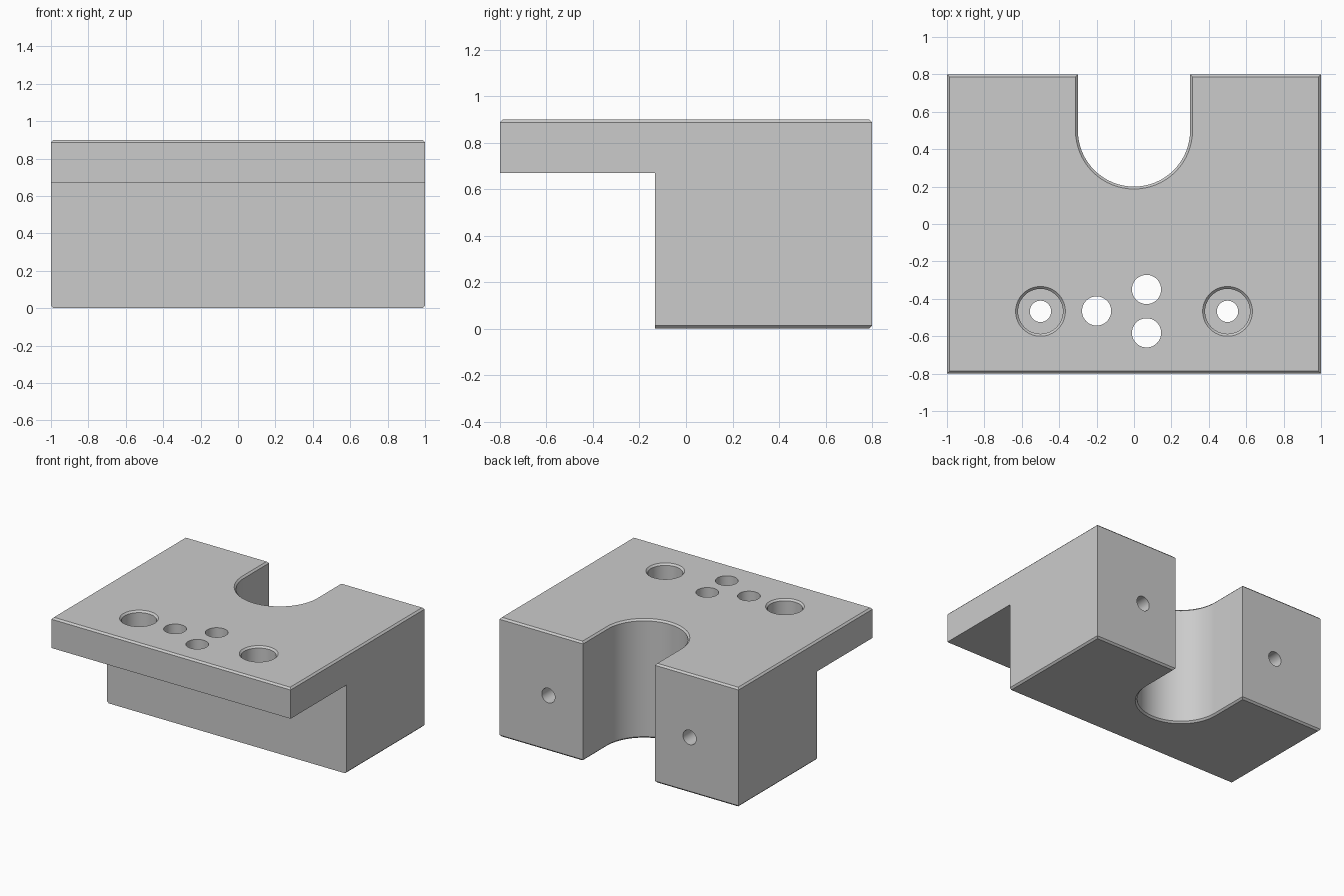
import bpy
import bmesh
import math
from mathutils import Matrix

TOP, PLATE_Z, STEP_Y = 0.9, 0.67, -0.133
CHAMFER = 0.013
SEGMENTS = 64

if "Cube" in bpy.data.objects:
    bpy.data.objects.remove(bpy.data.objects["Cube"])

grey = bpy.data.materials.new("light grey")
grey.use_nodes = True
grey.diffuse_color = (0.6, 0.6, 0.6, 1)
shader = next(n for n in grey.node_tree.nodes if n.type == 'BSDF_PRINCIPLED')
shader.inputs["Base Color"].default_value = (0.6, 0.6, 0.6, 1)


def make_object(name, bm):
    bmesh.ops.recalc_face_normals(bm, faces=bm.faces)
    mesh = bpy.data.meshes.new(name)
    bm.to_mesh(mesh)
    bm.free()
    mesh.materials.append(grey)
    obj = bpy.data.objects.new(name, mesh)
    bpy.context.collection.objects.link(obj)
    return obj


def prism(name, points, direction):
    """Extrude a closed outline along a direction."""
    bm = bmesh.new()
    face = bm.faces.new([bm.verts.new(p) for p in points])
    new = bmesh.ops.extrude_face_region(bm, geom=[face])["geom"]
    bmesh.ops.translate(bm, vec=direction,
                        verts=[g for g in new if isinstance(g, bmesh.types.BMVert)])
    return make_object(name, bm)


def lathe(name, profile, matrix):
    """Closed turned solid from (radius, height) pairs."""
    bm = bmesh.new()
    rings = []
    for r, z in profile:
        angles = [2 * math.pi * i / SEGMENTS for i in range(SEGMENTS)]
        rings.append([bm.verts.new((r * math.cos(a), r * math.sin(a), z)) for a in angles])
    for low, high in zip(rings, rings[1:]):
        for i in range(SEGMENTS):
            j = (i + 1) % SEGMENTS
            bm.faces.new((low[i], low[j], high[j], high[i]))
    bm.faces.new(rings[0])
    bm.faces.new(rings[-1])
    bm.transform(matrix)
    return make_object(name, bm)


def cut(target, cutter):
    mod = target.modifiers.new("cut", 'BOOLEAN')
    mod.operation = 'DIFFERENCE'
    mod.solver = 'EXACT'
    mod.object = cutter
    bpy.context.view_layer.objects.active = target
    bpy.ops.object.modifier_apply(modifier=mod.name)
    bpy.data.objects.remove(cutter)


# Block with an overhanging front plate
side = [(-0.8, PLATE_Z), (STEP_Y, PLATE_Z), (STEP_Y, 0), (0.8, 0), (0.8, TOP), (-0.8, TOP)]
block = prism("mounting_block", [(-1, y, z) for y, z in side], (2, 0, 0))

# Round-ended slot open at the back
arc = [math.pi * (1 + i / 32) for i in range(33)]
slot = [(0.3 * math.cos(a), 0.5 + 0.3 * math.sin(a), -0.1) for a in arc]
slot += [(0.3, 1, -0.1), (-0.3, 1, -0.1)]
cut(block, prism("slot_cutter", slot, (0, 0, 1.2)))

# Chamfer the top and bottom rims, leaving the front bottom edge sharp
bm = bmesh.new()
bm.from_mesh(block.data)
bmesh.ops.remove_doubles(bm, verts=bm.verts, dist=1e-5)
bmesh.ops.dissolve_limit(bm, angle_limit=0.001, verts=bm.verts, edges=bm.edges)


def on_rim(edge):
    a, b = (v.co for v in edge.verts)
    level = any(abs(a.z - z) < 1e-4 and abs(b.z - z) < 1e-4 for z in (0, TOP))
    front = all(abs(p.y - STEP_Y) < 1e-4 for p in (a, b)) and a.z < 0.1
    return level and not front and edge.calc_face_angle(0) > 1


bmesh.ops.bevel(bm, geom=[e for e in bm.edges if on_rim(e)], offset=CHAMFER,
                offset_type='OFFSET', segments=1, affect='EDGES', clamp_overlap=False)
bm.to_mesh(block.data)
bm.free()

# Counterbored screw holes and blind holes in the back
bore = [(0.057, 0.6), (0.057, 0.77), (0.12, 0.77), (0.12, TOP - CHAMFER),
        (0.12 + 2 * CHAMFER, TOP + CHAMFER)]
blind = [(0.055, -0.1), (0.055, 0.4)]
for s in (-1, 1):
    cut(block, lathe("counterbore_cutter", bore, Matrix.Translation((s * 0.5, -0.467, 0))))
    into_back = Matrix.Translation((s * 0.59, 0.8, 0.42)) @ Matrix.Rotation(math.pi / 2, 4, 'X')
    cut(block, lathe("back_hole_cutter", blind, into_back))

# Three plain through holes
for x, y in ((-0.2, -0.465), (0.067, -0.35), (0.067, -0.582)):
    cut(block, lathe("hole_cutter", [(0.078, 0.5), (0.078, 1)], Matrix.Translation((x, y, 0))))

# Smooth the round walls, keep all other edges crisp
bpy.ops.object.select_all(action='DESELECT')
block.select_set(True)
bpy.context.view_layer.objects.active = block
bpy.ops.object.shade_smooth_by_angle(angle=math.radians(30))
